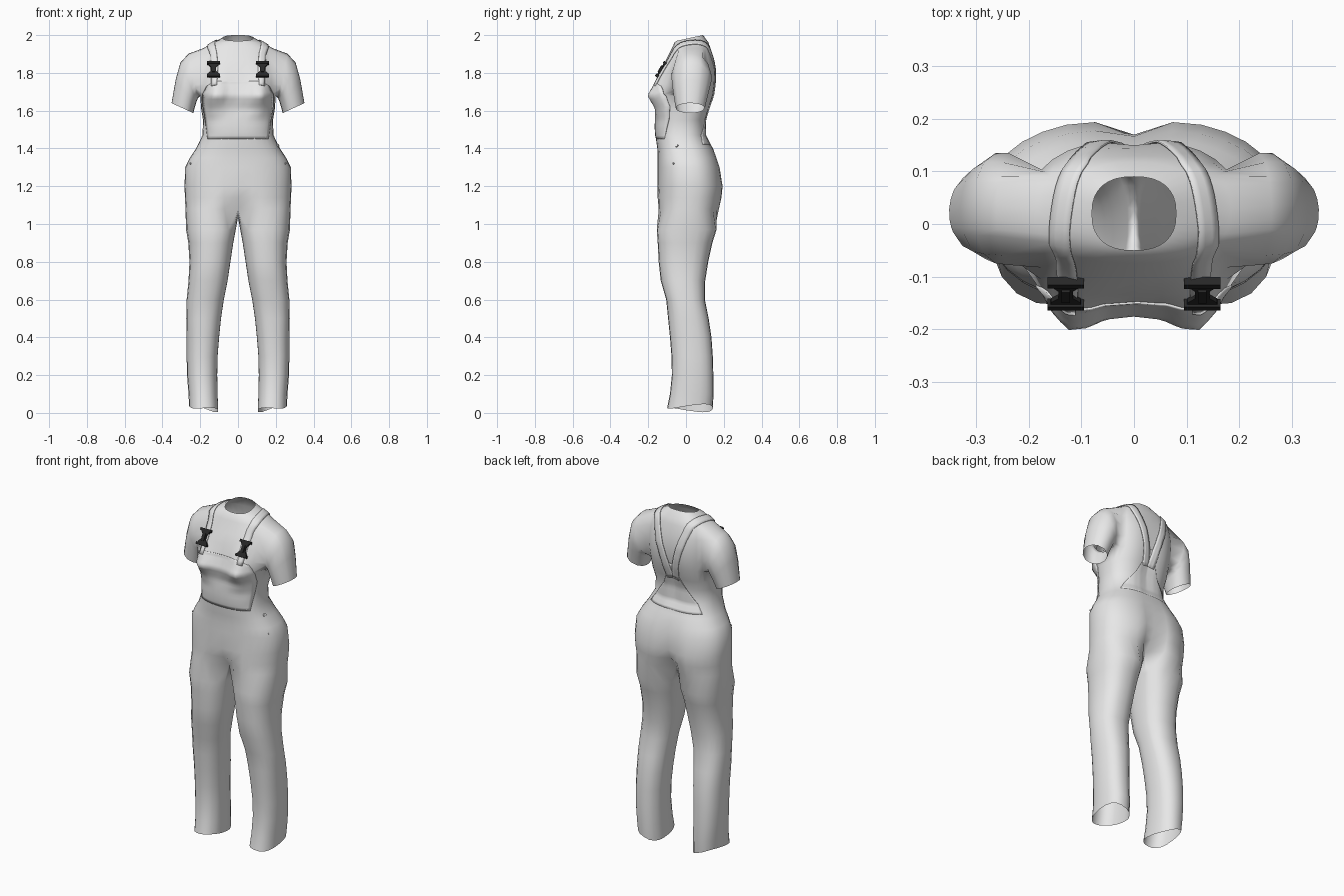
import bpy, bmesh
from math import sin, cos, pi, exp, atan2, radians
from mathutils import Vector
from mathutils.bvhtree import BVHTree

cube = bpy.data.objects.get("Cube")
if cube:
    bpy.data.objects.remove(cube, do_unlink=True)


def material(name, value):
    m = bpy.data.materials.new(name)
    m.use_nodes = True
    m.diffuse_color = (value, value, value, 1)
    m.node_tree.nodes["Principled BSDF"].inputs["Base Color"].default_value = (value, value, value, 1)
    return m


CLOTH = material("light grey cloth", 0.8)
BLACK = material("black plastic", 0.02)


def finish(bm, name, mat, thickness=0, angle=180):
    bmesh.ops.recalc_face_normals(bm, faces=bm.faces)
    mesh = bpy.data.meshes.new(name)
    bm.to_mesh(mesh)
    ob = bpy.data.objects.new(name, mesh)
    bpy.context.collection.objects.link(ob)
    mesh.materials.append(mat)
    bpy.ops.object.select_all(action="DESELECT")
    ob.select_set(True)
    bpy.context.view_layer.objects.active = ob
    bpy.ops.object.shade_smooth_by_angle(angle=radians(angle))
    if thickness:
        mod = ob.modifiers.new("thickness", "SOLIDIFY")
        mod.thickness = thickness
        mod.offset = 0
    return ob


def power(v, e):
    return abs(v) ** e * (1 if v >= 0 else -1)


def bridge(bm, a, b):
    n = len(a)
    for i in range(n):
        bm.faces.new((a[i], a[(i + 1) % n], b[(i + 1) % n], b[i]))


# Torso rings: height, half width, front, back, bust, front dip, back dip
TORSO = [
    (1.08, .278, -.155, .185, 0, .07, .09), (1.14, .281, -.155, .196, 0, .02, .05),
    (1.2, .283, -.152, .2, 0, 0, .03), (1.3, .28, -.15, .182, 0, 0, .015),
    (1.35, .255, -.15, .165, 0, 0, .01), (1.4, .222, -.152, .143, 0, 0, 0),
    (1.47, .188, -.162, .108, 0, 0, .01), (1.55, .185, -.16, .108, 0, 0, .012),
    (1.61, .195, -.155, .127, .02, 0, .015), (1.68, .2, -.172, .15, .05, 0, .015),
    (1.74, .205, -.15, .158, .035, 0, .012), (1.81, .205, -.135, .16, .01, 0, .01),
    (1.87, .2, -.105, .148, 0, 0, .005), (1.93, .185, -.075, .13, 0, 0, 0),
    (1.962, .13, -.06, .118, 0, 0, 0), (1.985, .08, -.05, .09, 0, 0, 0)]
N = 32
body = bmesh.new()
rings = []
for z, w, front, back, bust, fdip, bdip in TORSO:
    ring = []
    mid = (front + back) / 2
    for k in range(N):
        t = 2 * pi * k / N
        x = w * power(sin(t), .82)
        y = mid - (back - front) / 2 * power(cos(t), .82)
        notch = exp(-(x / .05) ** 2)
        if cos(t) > 0.05:
            y += fdip * notch - bust * exp(-((abs(x) - .125) / .055) ** 2)
        elif cos(t) < -0.05:
            y -= bdip * notch
        tilt = .22 * (y - .02) if z > 1.97 else 0
        ring.append(body.verts.new((x, y, z + tilt)))
    rings.append(ring)

# Torso skin, leaving armholes on both sides
LOW, HIGH, C0, C1 = 9, 13, 5, 11
for r in range(len(rings) - 1):
    for k in range(N):
        mirror_k = k if k < N // 2 else N - 1 - k
        if LOW <= r < HIGH and C0 <= mirror_k < C1:
            continue
        n = (k + 1) % N
        body.faces.new((rings[r][k], rings[r][n], rings[r + 1][n], rings[r + 1][k]))

# Sleeves: outer x, outer z, inner x, inner z, front, back
SLEEVE = [(.262, 1.902, .212, 1.665, -.078, .135), (.305, 1.855, .218, 1.65, -.075, .135),
          (.33, 1.765, .227, 1.622, -.068, .12), (.352, 1.64, .236, 1.587, -.055, .1)]
for s in (1, -1):
    idx = [(LOW, c) for c in range(C0, C1)] + [(r, C1) for r in range(LOW, HIGH)]
    idx += [(HIGH, c) for c in range(C1, C0, -1)] + [(r, C0) for r in range(HIGH, LOW, -1)]
    prev = [rings[r][(s * c) % N] for r, c in idx]
    angles = [atan2((v.co.z - 1.805) / .125, (v.co.y - .02) / .1) for v in prev]
    for ox, oz, ix, iz, front, back in SLEEVE:
        ring = []
        for a in angles:
            f = (1 + sin(a)) / 2
            y = (front + back) / 2 + (back - front) / 2 * cos(a)
            ring.append(body.verts.new((s * (ix + (ox - ix) * f), y, iz + (oz - iz) * f)))
        bridge(body, prev, ring)
        prev = ring

# Trouser legs: height, inner x, outer x, front, back
LEG = [(.97, .012, .275, -.155, .162), (.9, .025, .263, -.15, .14), (.8, .04, .257, -.145, .118),
       (.7, .055, .262, -.134, .102), (.6, .075, .272, -.105, .1), (.5, .09, .274, -.095, .12),
       (.4, .1, .272, -.085, .135), (.3, .108, .272, -.077, .142), (.2, .11, .27, -.075, .145),
       (.1, .108, .262, -.085, .146), (.025, .105, .259, -.1, .142)]
hip = rings[0]
crotch = []
for i in range(1, 8):
    f = i / 8
    p = hip[N // 2].co.lerp(hip[0].co, f)
    crotch.append(body.verts.new((0, p.y, p.z - .045 * sin(pi * f))))
for s in (1, -1):
    prev = [hip[(s * k) % N] for k in range(N // 2 + 1)] + crotch
    for z, inner, outer, front, back in LEG:
        ring = []
        for i in range(24):
            a = radians(-150 + 18.75 * i if i <= 16 else 150 + 7.5 * (i - 16))
            x = (inner + outer) / 2 + (outer - inner) / 2 * power(cos(a), .85)
            y = (front + back) / 2 + (back - front) / 2 * power(sin(a), .85)
            wave = .014 * cos(a) + .011 * sin(2 * a) if z < .05 else 0
            ring.append(body.verts.new((s * x, y, max(0, z + wave))))
        bridge(body, prev, ring)
        prev = ring
bmesh.ops.recalc_face_normals(body, faces=body.faces)
surface = BVHTree.FromBMesh(body)
finish(body, "shirt_and_overalls", CLOTH)


# Bib and back panel laid over the torso
def panel(name, side, rows):
    bm = bmesh.new()
    grid = []
    steps = 5
    levels = [(za + (zb - za) * i / steps, wa + (wb - wa) * i / steps)
              for (za, wa), (zb, wb) in zip(rows, rows[1:]) for i in range(steps)] + [rows[-1]]
    for z, w in levels:
        lift = .005 * min(1, (z - rows[0][0]) / .06) - .002
        row = []
        for i in range(25):
            x = w * (i / 12 - 1)
            hit, normal, _, _ = surface.ray_cast(Vector((x, side, z)), Vector((0, -side, 0)))
            row.append(bm.verts.new(hit + Vector((0, side * lift, 0))))
        grid.append(row)
    for a, b in zip(grid, grid[1:]):
        for i in range(24):
            bm.faces.new((a[i], a[i + 1], b[i + 1], b[i]))
    finish(bm, name, CLOTH, .004, 50)


panel("bib", -1, [(1.45, .16), (1.54, .172), (1.62, .185), (1.69, .185), (1.73, .165), (1.755, .12)])
panel("back_panel", 1, [(1.42, .17), (1.48, .13), (1.56, .07), (1.64, .035), (1.7, .02)])

# Shoulder straps, crossing toward the middle of the back
STRAP = [(.13, -.18, 1.74), (.13, -.13, 1.83), (.138, -.09, 1.91), (.145, -.03, 1.955),
         (.135, .05, 1.965), (.108, .115, 1.94), (.085, .15, 1.87), (.055, .165, 1.78),
         (.03, .16, 1.69), (.015, .13, 1.6)]


def strap(name, s):
    pts = [Vector((s * x, y, z)) for x, y, z in STRAP]
    path = [a.lerp(b, i / 4) for a, b in zip(pts, pts[1:]) for i in range(4)] + [pts[-1]]
    bm = bmesh.new()
    prev = None
    for i, p in enumerate(path):
        tangent = path[min(i + 1, len(path) - 1)] - path[max(i - 1, 0)]
        normal = surface.find_nearest(p)[1]
        across = tangent.cross(normal).normalized()
        row = []
        for u in (-1, -.33, .33, 1):
            hit, n, _, _ = surface.find_nearest(p + across * u * .022)
            row.append(bm.verts.new(hit + n * .004))
        if prev:
            for j in range(3):
                bm.faces.new((prev[j], prev[j + 1], row[j + 1], row[j]))
        prev = row
    finish(bm, name, CLOTH, .004, 50)


# Buckles: hourglass plate with a bar at each end
def buckle(name, s):
    hit, n, _, _ = surface.ray_cast(Vector((s * .13, -1, 1.812)), Vector((0, 1, 0)))
    n = Vector((0, n.y, n.z)).normalized()
    right = Vector((1, 0, 0))
    up = n.cross(right)
    base = hit + n * .008
    bm = bmesh.new()

    def slab(outline, lo, hi):
        loops = [[bm.verts.new(base + right * u + up * v + n * d) for u, v in outline] for d in (lo, hi)]
        bridge(bm, *loops)
        bm.faces.new(loops[0])
        bm.faces.new(loops[1])

    right_edge = [(.03, -.046), (.028, -.026), (.014, -.012), (.014, .014), (.027, .03), (.03, .046)]
    slab(right_edge + [(-u, v) for u, v in reversed(right_edge)], 0, .01)
    for v in (-.04, .04):
        slab([(-.035, v - .007), (.035, v - .007), (.035, v + .007), (-.035, v + .007)], -.003, .015)
    slab([(-.008, -.02), (.008, -.02), (.008, .02), (-.008, .02)], .005, .015)
    finish(bm, name, BLACK, 0, 30)


# Hip buttons
def button(name, s, y, z, radius):
    hit, n, _, _ = surface.ray_cast(Vector((s, y, z)), Vector((-s, 0, 0)))
    bm = bmesh.new()
    bmesh.ops.create_cone(bm, cap_ends=True, segments=10, radius1=radius, radius2=radius * .8, depth=.008)
    ob = finish(bm, name, CLOTH, 0, 30)
    ob.rotation_euler = n.to_track_quat("Z", "Y").to_euler()
    ob.location = hit + n * .002


for s, side in ((1, "left"), (-1, "right")):
    strap(side + "_strap", s)
    buckle(side + "_buckle", s)
    button(side + "_small_button", s, -.065, 1.32, .005)
button("left_hip_button", 1, -.05, 1.415, .01)
